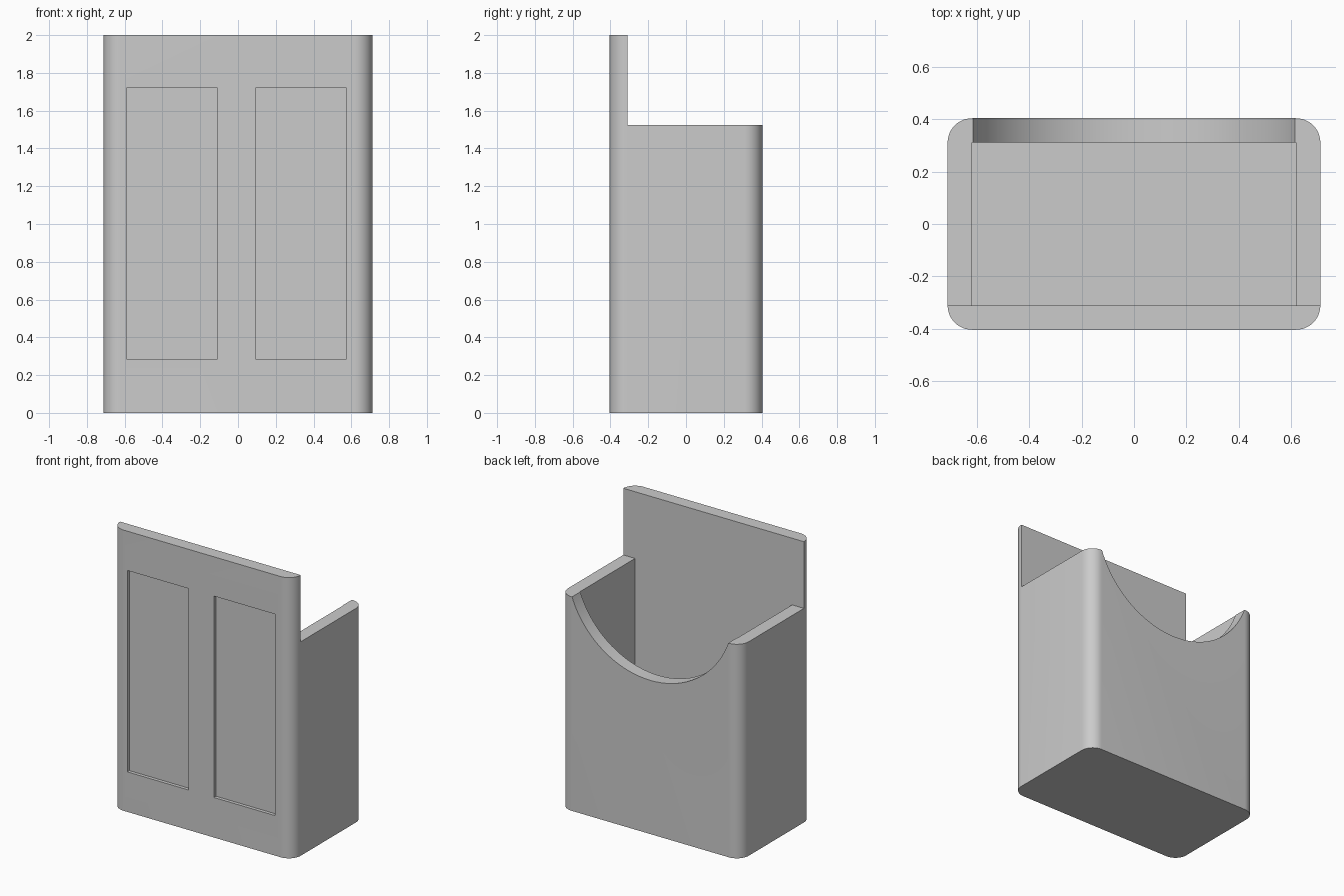
import bpy
import bmesh
from math import cos, sin, pi, radians

cube = bpy.data.objects.get("Cube")
if cube:
    bpy.data.objects.remove(cube, do_unlink=True)

# Overall sizes
HALF_W, HALF_D, HEIGHT = 0.712, 0.404, 2.0
WALL = 0.093
RIM = 1.525                        # top of the side and back walls
IN_X, IN_Y = HALF_W - WALL, HALF_D - WALL

grey = bpy.data.materials.new("plain_grey")
grey.use_nodes = True
grey.diffuse_color = (0.6, 0.6, 0.6, 1)
grey.node_tree.nodes["Principled BSDF"].inputs["Base Color"].default_value = (0.6, 0.6, 0.6, 1)


def prism(name, outline, direction):
    """Extrude a closed outline of 3D points along a direction."""
    bm = bmesh.new()
    base = bm.faces.new([bm.verts.new(p) for p in outline])
    moved = bmesh.ops.extrude_face_region(bm, geom=[base])["geom"]
    bmesh.ops.translate(bm, vec=direction,
                        verts=[v for v in moved if isinstance(v, bmesh.types.BMVert)])
    bmesh.ops.recalc_face_normals(bm, faces=bm.faces)
    mesh = bpy.data.meshes.new(name)
    bm.to_mesh(mesh)
    bm.free()
    obj = bpy.data.objects.new(name, mesh)
    bpy.context.collection.objects.link(obj)
    mesh.materials.append(grey)
    return obj


def box(name, x0, x1, y0, y1, z0, z1):
    corners = [(x0, y0, z0), (x1, y0, z0), (x1, y1, z0), (x0, y1, z0)]
    return prism(name, corners, (0, 0, z1 - z0))


def rounded_outline(hx, hy, r, steps=12):
    points = []
    for i, (sx, sy) in enumerate([(1, 1), (-1, 1), (-1, -1), (1, -1)]):
        for k in range(steps + 1):
            a = (i + k / steps) * pi / 2
            points.append((sx * (hx - r) + r * cos(a), sy * (hy - r) + r * sin(a), 0))
    return points


def cut(target, cutter):
    cutter.hide_render = True
    mod = target.modifiers.new(cutter.name, "BOOLEAN")
    mod.operation, mod.solver, mod.object = "DIFFERENCE", "EXACT", cutter
    bpy.context.view_layer.objects.active = target
    bpy.ops.object.modifier_apply(modifier=mod.name)
    bpy.data.objects.remove(cutter, do_unlink=True)


# Body: tall block with rounded upright corners
body = prism("holder_body", rounded_outline(HALF_W, HALF_D, WALL), (0, 0, HEIGHT))

# Lower the sides and back, leaving the front wall tall
cut(body, box("step_cutter", -1, 1, -IN_Y, 1, RIM, HEIGHT + 0.2))

# Hollow inside, open at the top
cut(body, box("cavity_cutter", -IN_X, IN_X, -IN_Y, IN_Y, WALL, RIM + 0.2))

# Round scoop through the back wall
half, depth = IN_X - 0.003, 0.43
radius = (half ** 2 + depth ** 2) / (2 * depth)
centre_z = RIM - depth + radius
circle = [(radius * cos(2 * pi * i / 96), IN_Y - 0.06,
           centre_z + radius * sin(2 * pi * i / 96)) for i in range(96)]
cut(body, prism("scoop_cutter", circle, (0, 0.4, 0)))

# Two shallow upright recesses in the front
for side, x0 in (("right", -0.59), ("left", 0.092)):
    cut(body, box(side + "_recess_cutter", x0, x0 + 0.482,
                  -HALF_D - 0.1, -HALF_D + 0.024, 0.285, 1.72))

# Smooth the rounded corners and the scoop, keep the edges sharp
bpy.ops.object.select_all(action="DESELECT")
body.select_set(True)
bpy.context.view_layer.objects.active = body
bpy.ops.object.shade_smooth_by_angle(angle=radians(30))
